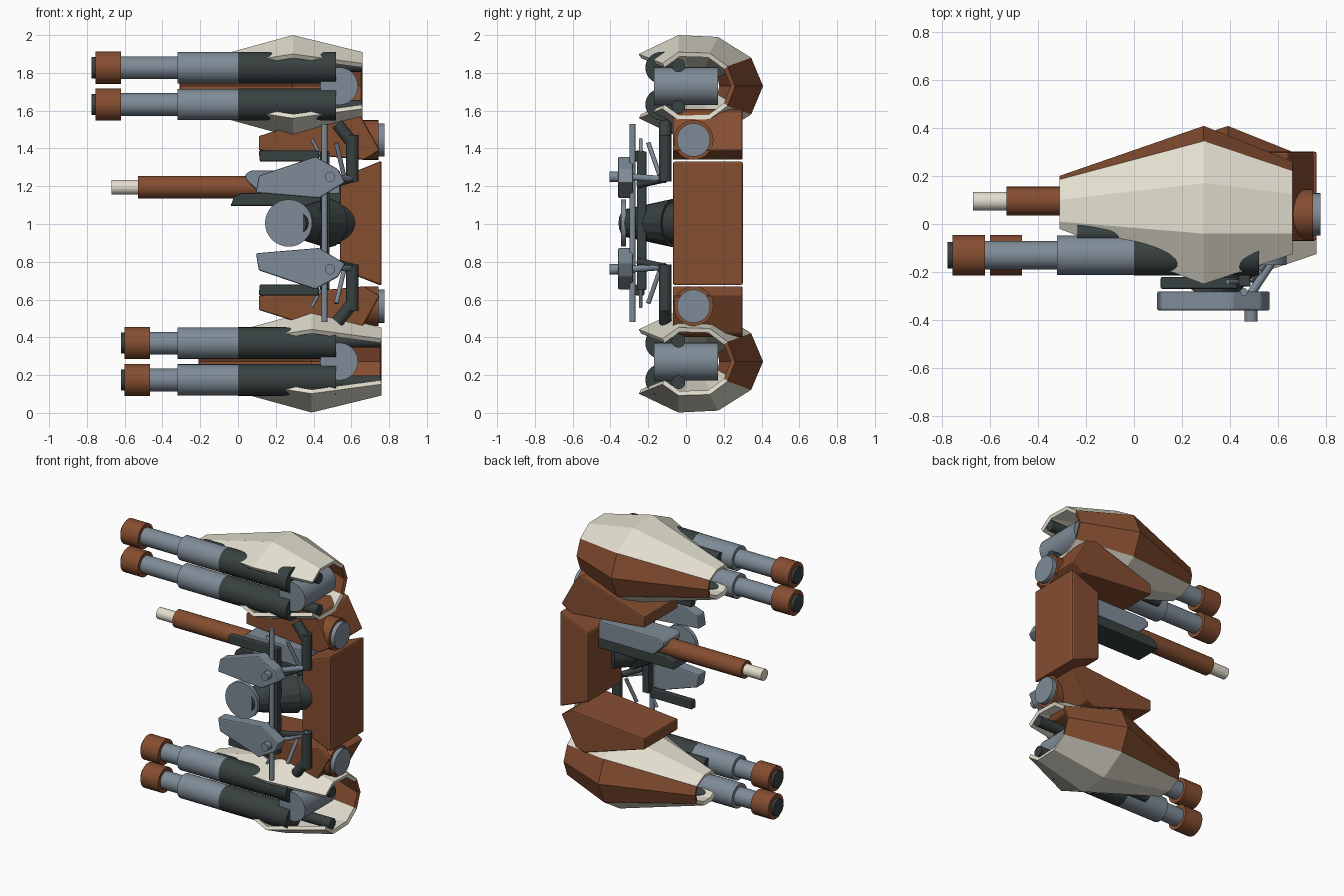
import bpy, bmesh, math
from mathutils import Vector

if "Cube" in bpy.data.objects:
    bpy.data.objects.remove(bpy.data.objects["Cube"])


def mat(name, rgb):
    m = bpy.data.materials.new(name)
    m.diffuse_color = (*rgb, 1)
    m.use_nodes = True
    m.node_tree.nodes["Principled BSDF"].inputs["Base Color"].default_value = m.diffuse_color
    return m


RUST = mat("rust_brown", (0.235, 0.075, 0.03))
CREAM = mat("cream", (0.76, 0.73, 0.62))
STEEL = mat("steel_grey", (0.21, 0.26, 0.31))
DARK = mat("dark_grey", (0.04, 0.052, 0.052))


def finish(name, bm, mats, smooth=False, bevel=0):
    me = bpy.data.meshes.new(name)
    bm.to_mesh(me)
    bm.free()
    ob = bpy.data.objects.new(name, me)
    bpy.context.collection.objects.link(ob)
    for m in mats:
        me.materials.append(m)
    if bevel:
        b = ob.modifiers.new("bevel", 'BEVEL')
        b.width = bevel
        b.segments = 2
    if smooth:
        bpy.context.view_layer.objects.active = ob
        ob.select_set(True)
        bpy.ops.object.shade_smooth_by_angle(angle=math.radians(35))
        ob.select_set(False)
    return ob


def rod(name, a, b, r, m, r2=None, sides=32):
    """Cylinder or cone between two points."""
    a, b = Vector(a), Vector(b)
    d = b - a
    bm = bmesh.new()
    bmesh.ops.create_cone(bm, cap_ends=True, segments=sides, radius1=r,
                          radius2=r if r2 is None else r2, depth=d.length)
    bm.transform(d.to_track_quat('Z', 'Y').to_matrix().to_4x4())
    bmesh.ops.translate(bm, verts=bm.verts, vec=(a + b) / 2)
    return finish(name, bm, [m], smooth=sides > 16)


def slab(name, profile, y0, y1, m, bevel=0.008):
    """Front profile in x and z, extruded from y0 to y1."""
    bm = bmesh.new()
    f = bm.faces.new([bm.verts.new((x, y0, z)) for x, z in profile])
    g = bmesh.ops.extrude_face_region(bm, geom=[f])
    bmesh.ops.translate(bm, vec=(0, y1 - y0, 0),
                        verts=[v for v in g['geom'] if isinstance(v, bmesh.types.BMVert)])
    bmesh.ops.recalc_face_normals(bm, faces=bm.faces)
    return finish(name, bm, [m], bevel=bevel)


def box(name, x0, x1, y0, y1, z0, z1, m, bevel=0.006):
    return slab(name, [(x0, z0), (x1, z0), (x1, z1), (x0, z1)], y0, y1, m, bevel)


# half sections of the pod shell: x, then (y, height above the middle)
SECTIONS = [
    (-0.31, [(-0.02, 0.075), (0.01, 0.105), (0.10, 0.105), (0.185, 0.06), (0.20, 0)]),
    (0.29, [(-0.25, 0.17), (-0.04, 0.27), (0.17, 0.26), (0.345, 0.15), (0.408, 0)]),
    (0.66, [(-0.125, 0.12), (-0.04, 0.18), (0.125, 0.175), (0.22, 0.105), (0.26, 0)]),
]


def pod_shell(name, dx, zc):
    bm = bmesh.new()
    rows = []
    for x, half in SECTIONS:
        ring = half + [(y, -z) for y, z in half[-2::-1]]
        rows.append([bm.verts.new((x + dx, y, zc + z)) for y, z in ring])
    for r0, r1 in zip(rows, rows[1:]):
        for j in range(8):
            f = bm.faces.new([r0[j], r1[j], r1[j + 1], r0[j + 1]])
            f.material_index = 1 if j in (3, 4) else 0
    ob = finish(name, bm, [CREAM, RUST])
    s = ob.modifiers.new("thickness", 'SOLIDIFY')
    s.thickness = 0.025
    s.offset = -1


# gun pods
for side, dx, zc, tip in (("upper", 0.0, 1.73, -0.775), ("lower", 0.1, 0.272, -0.62)):
    pod_shell(side + "_pod_shell", dx, zc)
    rod(side + "_pod_hub", (0.535, -0.17, zc), (0.535, 0.17, zc), 0.1, STEEL)
    for k, dz in (("top", 0.0975), ("bottom", -0.0975)):
        n, z, y = f"{side}_{k}_barrel_", zc + dz, -0.13
        for part, x0, x1, r, m in (("bore", tip, tip + 0.03, 0.056, DARK),
                                   ("muzzle", tip + 0.02, tip + 0.155, 0.085, RUST),
                                   ("tube", tip + 0.15, -0.31, 0.06, STEEL),
                                   ("jacket", -0.32, 0.0, 0.083, STEEL),
                                   ("sleeve", 0.0, 0.52, 0.084, DARK)):
            rod(n + part, (x0, y, z), (x1, y, z), r, m)
        zr = zc + math.copysign(0.11, dz)
        rod(f"{side}_{k}_inner_rail", (-0.235 + dx, -0.04, zr), (0.655 + dx, -0.04, zr), 0.036, DARK)

# parts repeated above and below the middle
for side, s in (("upper", 1), ("lower", -1)):
    def Z(z):
        return 1.005 + s * (z - 1.005)

    def P(*pts):
        return [(x, Z(z)) for x, z in pts]

    # pod mounting arm and its joint
    slab(side + "_mount", P((0.11, 1.39), (0.11, 1.465), (0.57, 1.61), (0.64, 1.59),
                            (0.75, 1.39), (0.67, 1.34)), -0.07, 0.30, RUST)
    rod(side + "_joint_ring", (0.66, 0.04, Z(1.445)), (0.745, 0.04, Z(1.445)), 0.105, RUST)
    rod(side + "_joint_cap", (0.74, 0.04, Z(1.445)), (0.775, 0.04, Z(1.445)), 0.088, STEEL)
    # control fin
    slab(side + "_fin", P((0.11, 1.255), (0.41, 1.357), (0.53, 1.29), (0.567, 1.22),
                          (0.43, 1.137), (0.095, 1.165)), -0.36, -0.28, STEEL)
    rod(side + "_fin_knob", (0.487, -0.405, Z(1.25)), (0.487, -0.35, Z(1.25)), 0.027, STEEL)
    slab(side + "_foot_bar", P((0.115, 1.33), (0.43, 1.33), (0.43, 1.388), (0.11, 1.388)),
         -0.27, -0.22, DARK)
    # bent grip with its linkage
    rod(side + "_grip", (0.605, -0.11, Z(1.225)), (0.605, -0.11, Z(1.47)), 0.033, DARK)
    rod(side + "_grip_bend", (0.605, -0.11, Z(1.43)), (0.525, -0.11, Z(1.53)), 0.033, DARK)
    rod(side + "_grip_link", (0.48, -0.30, Z(1.25)), (0.605, -0.11, Z(1.235)), 0.018, STEEL)
    rod(side + "_grip_stay", (0.605, -0.11, Z(1.24)), (0.50, -0.25, Z(1.21)), 0.02, DARK)
    rod(side + "_brace_front", (0.39, -0.24, Z(1.45)), (0.47, -0.24, Z(1.30)), 0.009, STEEL)
    rod(side + "_brace_rear", (0.52, -0.20, Z(1.43)), (0.56, -0.14, Z(1.26)), 0.012, STEEL)

# main backbone block
slab("main_block", [(0.76, 0.672), (0.76, 1.335), (0.54, 1.245), (0.54, 0.76)],
     -0.07, 0.302, RUST, 0.012)

# central engine
rod("engine_cone", (0.30, -0.315, 1.005), (0.475, -0.06, 1.005), 0.075, DARK, 0.13, 16)
rod("engine_core", (0.47, -0.075, 1.005), (0.56, 0.03, 1.005), 0.11, DARK)
rod("engine_disc", (0.268, -0.345, 1.005), (0.268, -0.318, 1.005), 0.125, STEEL)

# upright post and rod joining the fins
box("upright_post", 0.435, 0.485, -0.26, -0.21, 0.65, 1.385, DARK)
rod("upright_rod", (0.458, -0.283, 0.48), (0.458, -0.283, 1.53), 0.016, STEEL)

# central gun
rod("centre_gun_tip", (-0.67, 0.095, 1.195), (-0.52, 0.095, 1.195), 0.039, CREAM)
rod("centre_gun_barrel", (-0.53, 0.095, 1.195), (0.2, 0.095, 1.195), 0.06, RUST)
slab("centre_gun_base", [(-0.04, 1.095), (-0.02, 1.145), (0.02, 1.165), (0.56, 1.165),
                         (0.56, 1.095)], 0.0, 0.19, DARK)
slab("centre_gun_cover", [(0.04, 1.235), (0.04, 1.265), (0.07, 1.283), (0.54, 1.283),
                          (0.54, 1.16), (0.12, 1.16)], 0.0, 0.19, STEEL)
